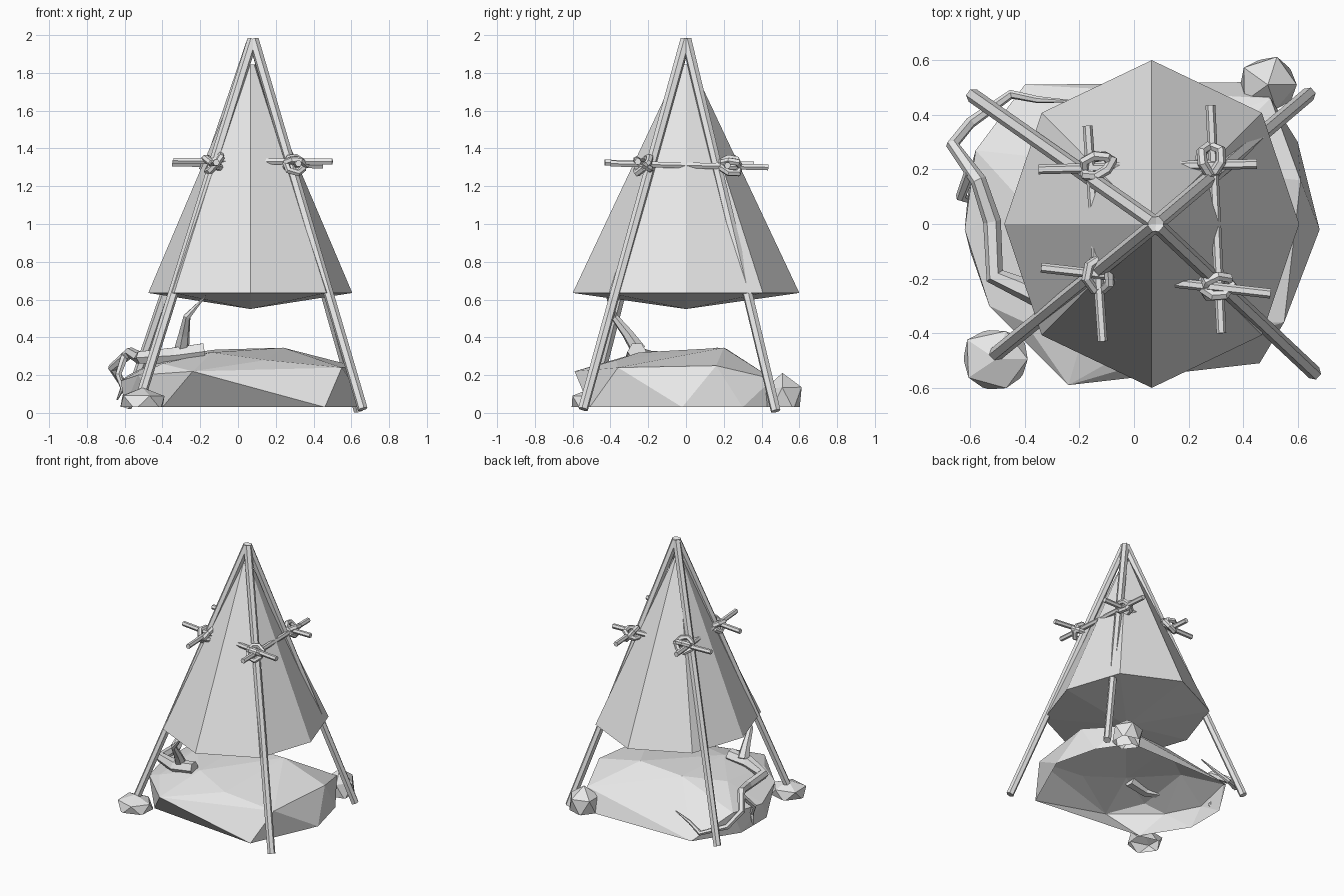
import bpy, bmesh, math, random
from mathutils import Vector

random.seed(4)
default = bpy.data.objects.get("Cube")
if default:
    bpy.data.objects.remove(default, do_unlink=True)

grey = bpy.data.materials.new("plain grey")
grey.use_nodes = True
grey.diffuse_color = (0.8, 0.8, 0.8, 1)
grey.node_tree.nodes["Principled BSDF"].inputs["Base Color"].default_value = (0.8, 0.8, 0.8, 1)


def link(name, data):
    obj = bpy.data.objects.new(name, data)
    bpy.context.collection.objects.link(obj)
    data.materials.append(grey)
    return obj


def mesh_object(name, bm):
    mesh = bpy.data.meshes.new(name)
    bm.to_mesh(mesh)
    bm.free()
    return link(name, mesh)


def tube(name, points, radii, closed=False):
    """Six-sided flat-shaded tube through a few points."""
    curve = bpy.data.curves.new(name, "CURVE")
    curve.dimensions = "3D"
    curve.bevel_depth = 1
    curve.bevel_resolution = 1
    curve.use_fill_caps = True
    spline = curve.splines.new("POLY")
    spline.points.add(len(points) - 1)
    spline.use_cyclic_u = closed
    spline.use_smooth = False
    for i, (slot, p) in enumerate(zip(spline.points, points)):
        slot.co = (*p, 1)
        slot.radius = radii[min(i, len(radii) - 1)]
    return link(name, curve)


def open_bottom(bm, height):
    """Cut away everything below a height, leaving the shell open."""
    bmesh.ops.bisect_plane(bm, geom=bm.verts[:] + bm.edges[:] + bm.faces[:],
                           plane_co=(0, 0, height), plane_no=(0, 0, -1), clear_outer=True)


# Tent cover: eight-sided cone with a shallow sagging underside
middle = Vector((0.065, 0, 0))
bm = bmesh.new()
rim, tip = [], []
for i in range(8):
    a = math.radians(45 * i)
    wide, deep = (0.57, 0.576) if i % 2 else (0.54, 0.6)
    d = Vector((wide * math.cos(a), deep * math.sin(a), 0))
    rim.append(bm.verts.new(middle + d + Vector((0, 0, 0.635))))
    tip.append(bm.verts.new(middle + d * 0.05 + Vector((0, 0, 1.845))))
sag = bm.verts.new(middle + Vector((0, 0, 0.55)))
for i in range(8):
    j = (i + 1) % 8
    bm.faces.new((rim[i], rim[j], tip[j], tip[i]))
    bm.faces.new((rim[j], rim[i], sag))
bm.faces.new(tip)
mesh_object("tent_cover", bm)

# Four leaning poles that meet at the top, each with the centre of its lashing
poles = {
    "front_left_pole": ((0.66, -0.545, 0.02), (0.3, -0.225, 1.315)),
    "front_right_pole": ((-0.51, -0.48, 0.1), (-0.125, -0.185, 1.32)),
    "back_right_pole": ((-0.59, 0.47, 0.03), (-0.135, 0.21, 1.325)),
    "back_left_pole": ((0.64, 0.475, 0.01), (0.28, 0.235, 1.31)),
}
knots = []
for name, (foot, spot) in poles.items():
    foot = Vector(foot)
    out = (foot - middle).normalized()
    out.z = 0
    top = Vector((0.08, 0, 1.975)) + out * 0.004
    tube(name, [foot, top], [0.027, 0.028])
    knots.append((Vector(spot), (top - foot).normalized(), out))

# Cross sticks piercing the cover, forming a square
sticks = {
    "front_stick": ((-0.34, -0.16, 1.335), (0.5, -0.255, 1.33)),
    "back_stick": ((-0.35, 0.2, 1.32), (0.45, 0.22, 1.31)),
    "right_stick": ((-0.17, 0.36, 1.315), (-0.115, -0.43, 1.325)),
    "left_stick": ((0.28, 0.435, 1.3), (0.32, -0.4, 1.32)),
}
for name, ends in sticks.items():
    tube(name, ends, [0.018])

# Rope lashings: one loop round each pole, one loop across the joint
for k, (spot, axis, out) in enumerate(knots):
    side = axis.cross(out)
    for n, normal in enumerate((axis + side * 0.5, out + axis * 0.7 - side * 0.4)):
        normal.normalize()
        u = normal.orthogonal().normalized()
        v = normal.cross(u)
        loop = []
        for i in range(7):
            a = math.tau * i / 7
            r = random.uniform(0.046, 0.062)
            loop.append(spot + (u * math.cos(a) + v * math.sin(a)) * r)
        tube(f"rope_loop_{k + 1}_{n + 1}", loop, [0.019], closed=True)

# Broad faceted ground slab, hollow below
slab_points = [
    # foot
    (-0.4, -0.42, 0.03), (0.46, -0.51, 0.03), (0.68, -0.02, 0.03), (0.6, 0.3, 0.03),
    (0.45, 0.52, 0.03), (-0.4, 0.51, 0.03), (-0.6, 0.2, 0.03), (-0.6, -0.1, 0.03),
    # shoulder
    (-0.24, -0.59, 0.22), (0.55, -0.36, 0.24), (0.61, 0.16, 0.25), (0.5, 0.46, 0.18),
    (-0.58, 0.27, 0.2), (-0.62, -0.02, 0.17), (-0.53, -0.3, 0.2),
    # crown
    (-0.4, -0.36, 0.26), (0.15, -0.37, 0.28), (0.24, 0.2, 0.345), (-0.12, 0.22, 0.335),
    (-0.14, -0.25, 0.32), (-0.38, 0.05, 0.3),
]
bm = bmesh.new()
for p in slab_points:
    bm.verts.new(p)
bmesh.ops.convex_hull(bm, input=bm.verts[:])
bmesh.ops.delete(bm, geom=[v for v in bm.verts if not v.link_faces], context="VERTS")
under = [f for f in bm.faces if all(v.co.z < 0.035 for v in f.verts)]
bmesh.ops.delete(bm, geom=under, context="FACES")
mesh_object("ground_slab", bm)

# Two loose rocks beside the slab
for name, spot, size in (("front_rock", (-0.505, -0.495, 0.055), (0.135, 0.125, 0.08)),
                         ("back_rock", (0.49, 0.51, 0.075), (0.112, 0.11, 0.125))):
    bm = bmesh.new()
    bmesh.ops.create_icosphere(bm, subdivisions=1, radius=1)
    for vert in bm.verts:
        vert.co *= random.uniform(0.95, 1.1)
        vert.co = Vector(spot) + Vector(c * s for c, s in zip(vert.co, size))
    open_bottom(bm, 0.03)
    mesh_object(name, bm)

# Gnarled branch draped over the slab, with two offshoots
tube("branch", [(-0.18, -0.26, 0.325), (-0.33, -0.27, 0.305), (-0.51, -0.19, 0.295), (-0.52, 0.01, 0.29),
                (-0.57, 0.16, 0.32), (-0.665, 0.29, 0.24), (-0.6, 0.37, 0.14), (-0.45, 0.475, 0.09),
                (-0.35, 0.455, 0.14), (-0.23, 0.45, 0.19)],
     [0.05, 0.048, 0.036, 0.033, 0.029, 0.024, 0.021, 0.017, 0.013, 0.004])
tube("branch_upright_shoot", [(-0.3, -0.25, 0.33), (-0.285, -0.31, 0.42), (-0.27, -0.38, 0.51), (-0.17, -0.42, 0.62)],
     [0.042, 0.03, 0.02, 0.003])
tube("branch_hanging_shoot", [(-0.6, 0.19, 0.3), (-0.635, 0.1, 0.2), (-0.61, 0.09, 0.13), (-0.64, 0.12, 0.07)],
     [0.022, 0.018, 0.014, 0.004])
